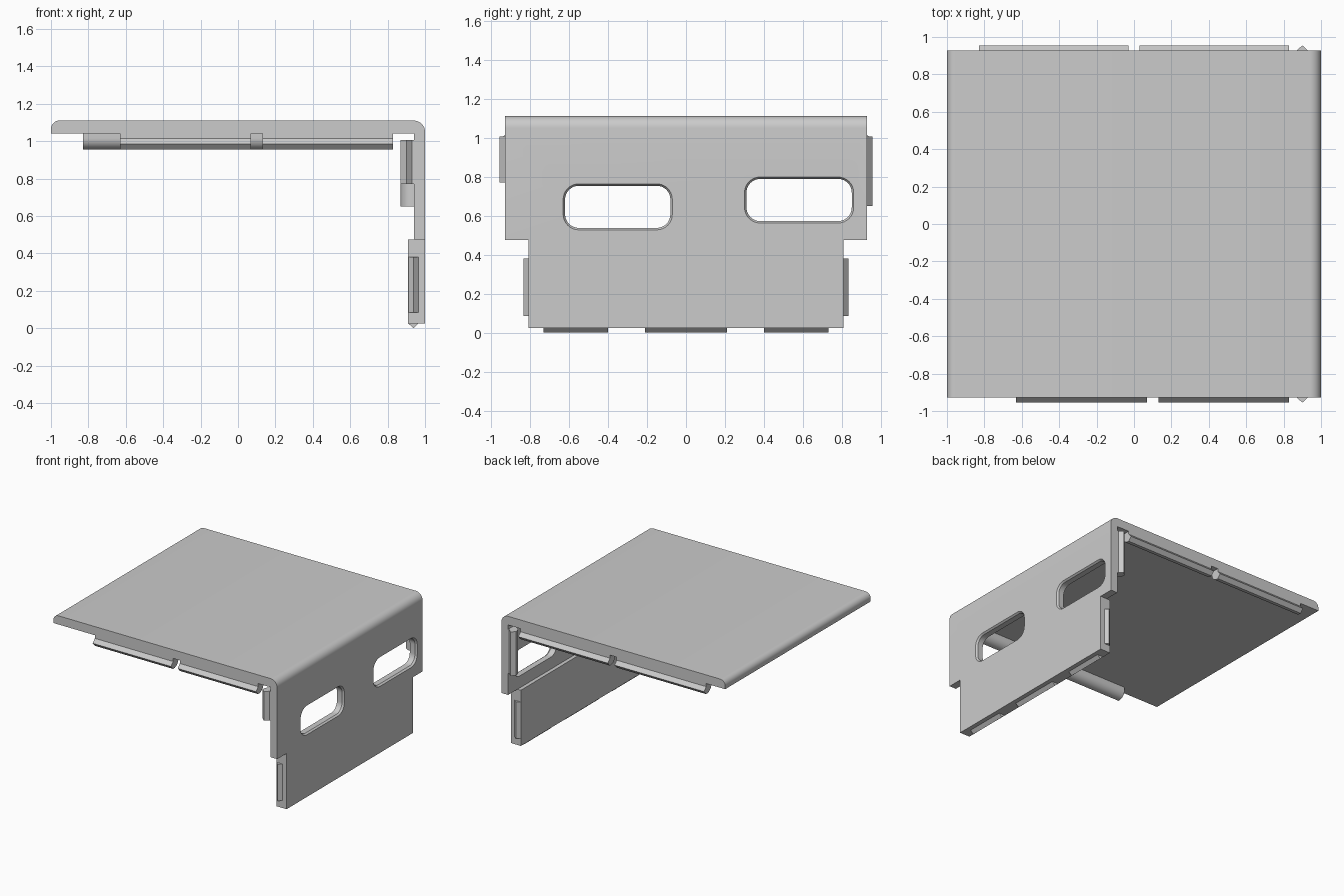
import bpy, bmesh, math

cube = bpy.data.objects.get("Cube")
if cube:
    bpy.data.objects.remove(cube, do_unlink=True)

grey = bpy.data.materials.new("plain_grey")
grey.use_nodes = True
colour = (0.6, 0.6, 0.6, 1)
grey.diffuse_color = colour
grey.node_tree.nodes["Principled BSDF"].inputs["Base Color"].default_value = colour


def loft(name, loops):
    """Closed solid running through matching loops of 3D points."""
    bm = bmesh.new()
    rings = [[bm.verts.new(p) for p in loop] for loop in loops]
    for r, s in zip(rings, rings[1:]):
        for i in range(len(r)):
            j = (i + 1) % len(r)
            bm.faces.new((r[i], r[j], s[j], s[i]))
    bm.faces.new(rings[0])
    bm.faces.new(rings[-1])
    bmesh.ops.recalc_face_normals(bm, faces=bm.faces)
    mesh = bpy.data.meshes.new(name)
    bm.to_mesh(mesh)
    bm.free()
    mesh.materials.append(grey)
    obj = bpy.data.objects.new(name, mesh)
    bpy.context.collection.objects.link(obj)
    return obj


def prism(name, points, start, end, place):
    """Extrude a 2D profile; place(u, v, t) gives the 3D position."""
    return loft(name, [[place(u, v, t) for u, v in points] for t in (start, end)])


def arc(cu, cv, r, a0, a1, n=8):
    angles = [math.radians(a0 + (a1 - a0) * i / n) for i in range(n + 1)]
    return [(cu + r * math.cos(a), cv + r * math.sin(a)) for a in angles]


def smooth(obj):
    bpy.ops.object.select_all(action='DESELECT')
    obj.select_set(True)
    bpy.context.view_layer.objects.active = obj
    bpy.ops.object.shade_smooth_by_angle(angle=math.radians(30))


TOP, UNDER, STEP, EDGE, LOW_EDGE = 1.11, 1.04, 0.475, 0.928, 0.808

# Top plate and upper side wall as one bent sheet
sheet = [(-1, UNDER), *arc(-0.955, TOP - 0.045, 0.045, 180, 90),
         *arc(0.94, TOP - 0.06, 0.06, 90, 0),
         (1, STEP), (0.94, STEP), (0.94, UNDER)]
shell = prism("top_and_side_shell", sheet, -EDGE, EDGE, lambda u, v, t: (u, t, v))


# Rounded handle slots with a chamfered outer rim
def slot_loop(x, y, z, grow):
    hw, hh, r = 0.27 + grow, 0.108 + grow, 0.07 + grow
    loop = []
    for k, (sy, sz) in enumerate(((1, 1), (-1, 1), (-1, -1), (1, -1))):
        loop += arc(y + sy * (hw - r), z + sz * (hh - r), r, 90 * k, 90 * k + 90)
    return [(x, a, b) for a, b in loop]


for y, z in ((-0.35, 0.645), (0.58, 0.68)):
    cutter = loft("slot_cutter", [slot_loop(0.9, y, z, 0), slot_loop(0.986, y, z, 0),
                                  slot_loop(1.014, y, z, 0.02)])
    cutter.hide_render = True
    cutter.hide_viewport = True
    cut = shell.modifiers.new("slot", 'BOOLEAN')
    cut.operation = 'DIFFERENCE'
    cut.solver = 'EXACT'
    cut.object = cutter
# Bake the cuts, then drop the cutters
graph = bpy.context.evaluated_depsgraph_get()
shell_mesh = bpy.data.meshes.new_from_object(shell.evaluated_get(graph))
shell.modifiers.clear()
shell.data = shell_mesh
for obj in [o for o in bpy.data.objects if o.name.startswith("slot_cutter")]:
    bpy.data.objects.remove(obj, do_unlink=True)
smooth(shell)

# Thicker lower side panel
prism("lower_side_panel", [(0.91, 0.025), (1, 0.025), (1, STEP), (0.91, STEP)],
      -LOW_EDGE, LOW_EDGE, lambda u, v, t: (u, t, v))

# Snap rails: pointed outside, quarter-round inside (u outward, v away from sheet)
snap = [(0, 0), (0, 0.025), (0.027, 0.055), (0, 0.085),
        *arc(-0.008, 0.025, 0.06, 90, 180), (-0.068, 0)]
rails = {"front": (-1, [(-0.63, 0.07), (0.13, 0.83)], (0.77, 1.005)),
         "back": (1, [(-0.83, -0.03), (0.03, 0.83)], (0.65, 1.005))}
ridge = [(-0.027, 0), (0, 0.025), (0.027, 0)]
for side, (s, spans, upright) in rails.items():
    for a, b in spans:
        smooth(prism(side + "_top_snap_rail", snap, a, b,
                     lambda u, v, t: (t, s * (EDGE + u), UNDER - v)))
    smooth(prism(side + "_wall_snap_rail", snap, *upright,
                 lambda u, v, t: (0.955 - v, s * (EDGE + u), t)))
    # Small ridge on the end of the lower panel
    prism(side + "_lower_ridge", ridge, 0.085, 0.38,
          lambda u, v, t: (0.938 + u, s * (LOW_EDGE + v), t))

# Ridges under the lower panel
for a, b in ((-0.73, -0.4), (-0.21, 0.21), (0.4, 0.73)):
    prism("bottom_ridge", ridge, a, b, lambda u, v, t: (0.938 + u, t, 0.025 - v))
